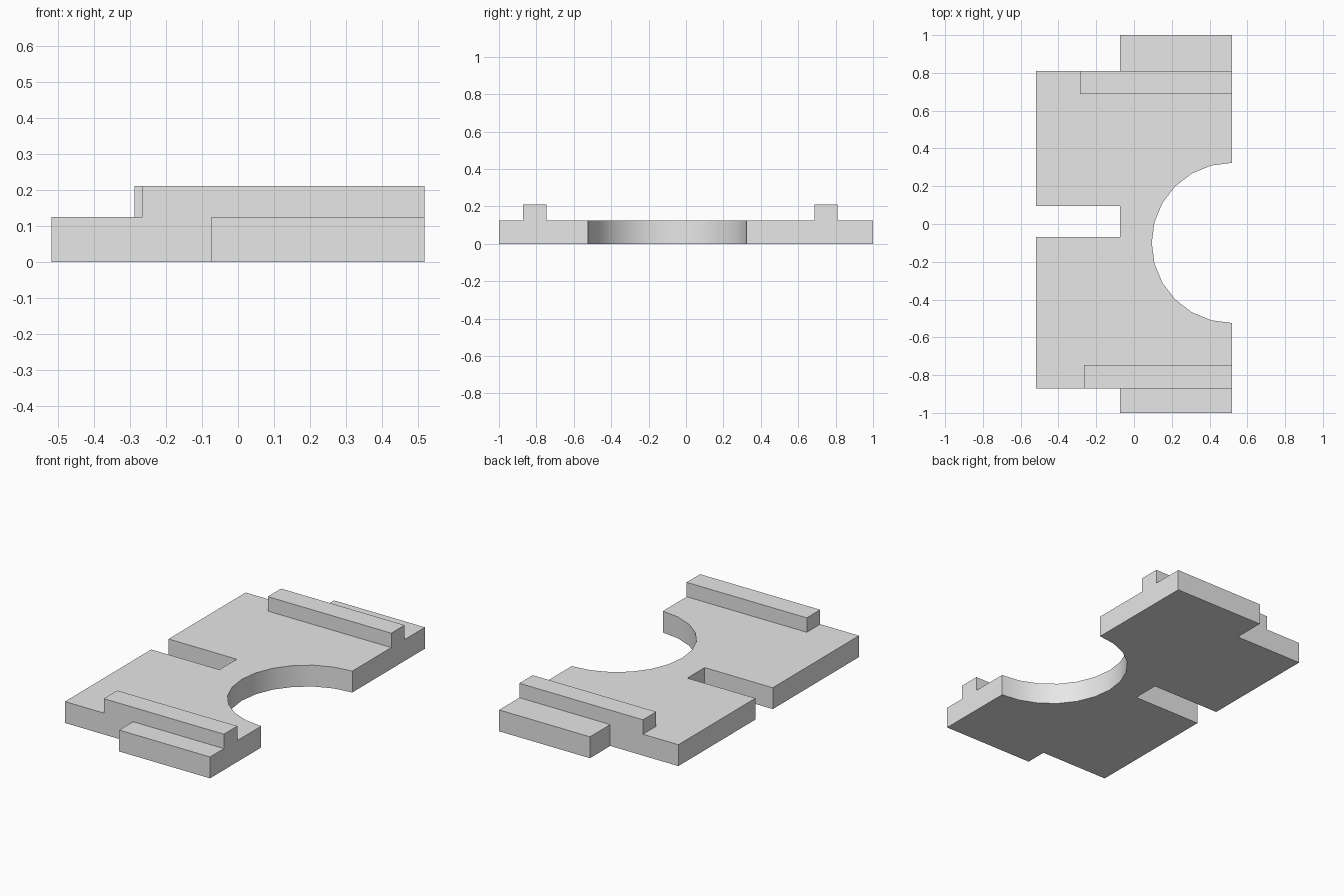
import bpy, bmesh, math

cube = bpy.data.objects.get("Cube")
if cube:
    bpy.data.objects.remove(cube, do_unlink=True)

grey = bpy.data.materials.new("light_grey")
color = (0.8, 0.8, 0.8, 1)
grey.diffuse_color = color
grey.use_nodes = True
grey.node_tree.nodes["Principled BSDF"].inputs["Base Color"].default_value = color

EDGE = 0.518      # half the plate width
STEP = -0.074     # x of the end tabs and of the slot's inner end
THICK = 0.126     # plate thickness
TOP = 0.211       # height of the rails
BACK, FRONT = 0.811, -0.871


def extrude(name, outline, z0, z1):
    """Solid made by raising a flat counter-clockwise outline from z0 to z1."""
    bm = bmesh.new()
    base = bm.faces.new([bm.verts.new((x, y, z0)) for x, y in outline])
    raised = bmesh.ops.extrude_face_region(bm, geom=[base], use_keep_orig=True)
    verts = [v for v in raised["geom"] if isinstance(v, bmesh.types.BMVert)]
    bmesh.ops.translate(bm, verts=verts, vec=(0, 0, z1 - z0))
    bmesh.ops.recalc_face_normals(bm, faces=bm.faces)
    mesh = bpy.data.meshes.new(name)
    bm.to_mesh(mesh)
    bm.free()
    mesh.materials.append(grey)
    obj = bpy.data.objects.new(name, mesh)
    bpy.context.collection.objects.link(obj)
    return obj


# Plate with end tabs, a slot on the right and a half-round cutout on the left
radius, centre_y, steps = 0.424, -0.1, 12
arc = []
for i in range(steps + 1):
    a = math.pi * i / steps
    arc.append((EDGE - radius * math.sin(a), centre_y - radius * math.cos(a)))
outline = [(STEP, -1), (EDGE, -1)] + arc + [
    (EDGE, 1), (STEP, 1), (STEP, BACK), (-EDGE, BACK),
    (-EDGE, 0.094), (STEP, 0.094), (STEP, -0.068), (-EDGE, -0.068),
    (-EDGE, FRONT), (STEP, FRONT)]
plate = extrude("plate", outline, 0, THICK)

# Round only the cutout wall
for face in plate.data.polygons:
    n, c = face.normal, face.center
    on_arc = math.hypot(c.x - EDGE, c.y - centre_y) < radius + 0.001
    face.use_smooth = abs(n.z) < 0.5 and on_arc and c.x > 0.05 and c.x < EDGE - 0.001
bpy.context.view_layer.objects.active = plate
plate.select_set(True)
bpy.ops.object.shade_smooth_by_angle(angle=math.radians(30))

# Raised rails along the front and back edges
for name, x0, y0, y1 in (("front_rail", -0.265, FRONT, -0.746),
                         ("back_rail", -0.287, 0.687, BACK)):
    extrude(name, [(x0, y0), (EDGE, y0), (EDGE, y1), (x0, y1)], THICK, TOP)
